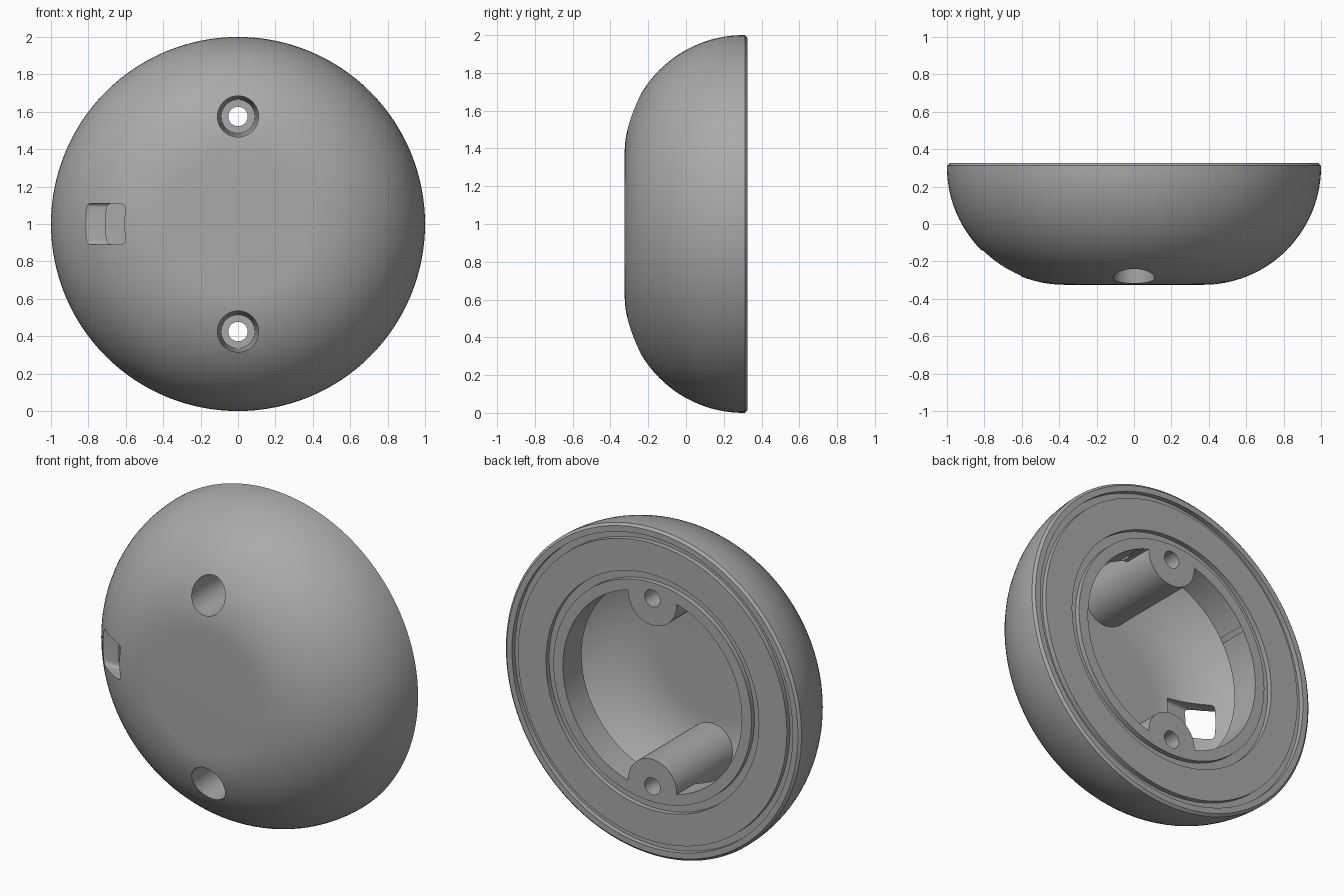
import bpy, bmesh, math
from mathutils import Matrix, Vector

cube = bpy.data.objects.get("Cube")
if cube:
    bpy.data.objects.remove(cube, do_unlink=True)

grey = bpy.data.materials.new("plain_grey")
grey.use_nodes = True
grey.diffuse_color = (0.4, 0.4, 0.4, 1)
grey.node_tree.nodes["Principled BSDF"].inputs["Base Color"].default_value = grey.diffuse_color

AXIS = Vector((0, 0, 1))          # shell axis runs along y through this point
ARC_R, ARC_Y = 0.37, 0.305        # centre of the rounded corner
BACK = 0.325
SCREW_OFFSET = 0.575


def finish(name, bm):
    bmesh.ops.recalc_face_normals(bm, faces=bm.faces)
    mesh = bpy.data.meshes.new(name)
    bm.to_mesh(mesh)
    bm.free()
    mesh.materials.append(grey)
    obj = bpy.data.objects.new(name, mesh)
    bpy.context.collection.objects.link(obj)
    return obj


def lathe(name, profile, centre=AXIS, steps=128):
    """Spin (radius, y) points around a line parallel to y."""
    bm = bmesh.new()
    verts = [bm.verts.new(centre + Vector((r, y, 0))) for r, y in profile]
    edges = [bm.edges.new(pair) for pair in zip(verts, verts[1:])]
    bmesh.ops.spin(bm, geom=verts + edges, cent=centre, axis=(0, 1, 0),
                   angle=math.tau, steps=steps)
    bmesh.ops.remove_doubles(bm, verts=bm.verts, dist=0.0001)
    return finish(name, bm)


def corner(radius, start, end, count=28):
    """Points of the rounded corner, angles measured from the front."""
    return [(ARC_R + radius * math.sin(a), ARC_Y - radius * math.cos(a))
            for a in (start + (end - start) * i / count for i in range(count + 1))]


def boolean(target, tool, operation="DIFFERENCE"):
    mod = target.modifiers.new(tool.name, "BOOLEAN")
    mod.operation, mod.solver, mod.object = operation, "EXACT", tool
    bpy.context.view_layer.objects.active = target
    bpy.ops.object.modifier_apply(modifier=mod.name)
    bpy.data.objects.remove(tool, do_unlink=True)


def groove(outer, inner, depth=0.03):
    return [(outer, BACK), (outer, BACK - depth), (inner, BACK - depth), (inner, BACK)]


# Outer dome with chamfered rim and two seal grooves
shell = lathe("domed_shell", [(0, -BACK)] + corner(0.63, 0, math.pi / 2)
              + [(1, 0.312), (0.985, BACK)] + groove(0.95, 0.91)
              + groove(0.72, 0.67) + [(0, BACK)])

# Hollow inside, undercut behind the flange, leaving two screw posts
cavity = lathe("cavity", [(0, 0.4), (0.605, 0.4), (0.605, 0.145)]
               + corner(0.56, math.acos(0.16 / 0.56), 0) + [(0, -0.255)])
centres = [AXIS + Vector((0, 0, side * SCREW_OFFSET)) for side in (-1, 1)]
for c in centres:
    post = lathe("screw_post", [(0, -0.5), (0.165, -0.5), (0.165, 0.5), (0, 0.5)], c, 64)
    boolean(cavity, post)
boolean(shell, cavity)

# Stepped screw bores
for c in centres:
    bore = lathe("screw_bore", [(0, -0.5), (0.11, -0.5), (0.11, -0.2), (0.09, 0.15),
                                (0.052, 0.15), (0.052, 0.5), (0, 0.5)], c, 48)
    boolean(shell, bore)

# Rounded cable port through the side
bm = bmesh.new()
bmesh.ops.create_cube(bm, size=1, matrix=Matrix.Translation((-0.8, -0.21, 1))
                      @ Matrix.Diagonal((0.7, 0.137, 0.22, 1)))
long_edges = [e for e in bm.edges if abs(e.verts[0].co.x - e.verts[1].co.x) > 0.5]
bmesh.ops.bevel(bm, geom=long_edges, offset=0.02, segments=4, profile=0.5, affect="EDGES")
boolean(shell, finish("cable_port", bm))

# Smooth dome, crisp edges
bpy.ops.object.select_all(action="DESELECT")
shell.select_set(True)
bpy.context.view_layer.objects.active = shell
bpy.ops.object.shade_smooth_by_angle(angle=math.radians(25))
